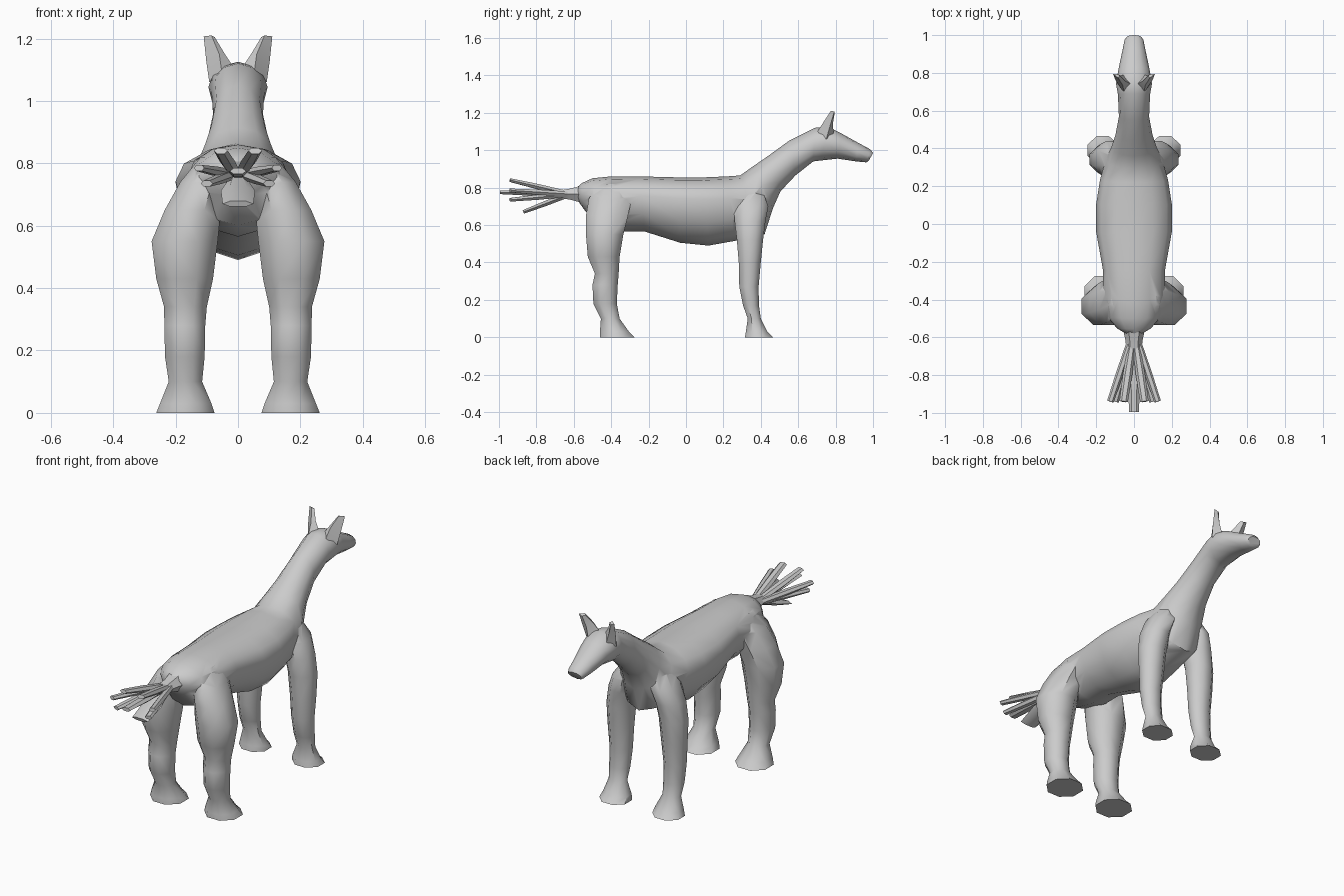
import bpy, bmesh, math
from mathutils import Vector

if "Cube" in bpy.data.objects:
    bpy.data.objects.remove(bpy.data.objects["Cube"])


def loft(bm, rings):
    """Skin a list of equal-length point rings and cap both ends."""
    loops = [[bm.verts.new(p) for p in r] for r in rings]
    n = len(loops[0])
    for a, b in zip(loops, loops[1:]):
        for i in range(n):
            j = (i + 1) % n
            bm.faces.new((a[i], a[j], b[j], b[i]))
    bm.faces.new(loops[0])
    bm.faces.new(loops[-1])


def finish(name, bm, angle=50):
    bmesh.ops.recalc_face_normals(bm, faces=bm.faces)
    me = bpy.data.meshes.new(name)
    bm.to_mesh(me)
    bm.free()
    ob = bpy.data.objects.new(name, me)
    bpy.context.collection.objects.link(ob)
    smooth(ob, angle)
    return ob


def smooth(ob, angle=50):
    bpy.ops.object.select_all(action='DESELECT')
    bpy.context.view_layer.objects.active = ob
    ob.select_set(True)
    bpy.ops.object.shade_smooth_by_angle(angle=math.radians(angle))


# Torso, neck and head: top (y, z), bottom (y, z), half width, height of widest point
SPINE = [
    (-.585, .80, -.585, .74, .035, .5), (-.555, .825, -.55, .69, .09, .55),
    (-.50, .85, -.48, .60, .14, .6), (-.40, .86, -.33, .565, .165, .62),
    (-.25, .86, -.22, .565, .165, .65), (-.05, .855, -.03, .505, .20, .68),
    (.10, .855, .12, .49, .20, .68), (.22, .86, .26, .515, .18, .66),
    (.29, .865, .42, .55, .15, .6), (.36, .915, .465, .69, .12, .55),
    (.44, .97, .505, .78, .098, .5), (.55, 1.05, .585, .865, .08, .5),
    (.69, 1.12, .68, .94, .085, .5), (.76, 1.125, .72, .945, .095, .55),
    (.83, 1.09, .81, .955, .082, .55), (.92, 1.04, .91, .94, .062, .5),
    (.985, 1.005, .965, .935, .05, .5), (1.0, .985, .978, .945, .04, .5),
]
bm = bmesh.new()
rings = []
for ty, tz, by, bz, w, e in SPINE:
    ring = []
    for k in range(12):
        a = 2 * math.pi * k / 12
        c = math.cos(a)
        v = e + c * (1 - e if c > 0 else e)
        ring.append((w * math.sin(a), by + (ty - by) * v, bz + (tz - bz) * v))
    rings.append(ring)
loft(bm, rings)
body = finish("horse_body", bm)

# Legs: z, back y, front y, inner x, outer x
FRONT = [
    (0, .315, .465, .085, .245), (.03, .32, .435, .09, .235), (.10, .33, .40, .12, .215),
    (.17, .305, .39, .115, .222), (.27, .285, .388, .11, .225), (.40, .282, .40, .10, .232),
    (.52, .272, .412, .09, .235), (.62, .26, .425, .07, .218), (.70, .255, .44, .05, .185),
    (.78, .27, .41, .03, .13),
]
HIND = [
    (0, -.46, -.275, .075, .262), (.03, -.46, -.305, .085, .25), (.10, -.455, -.355, .115, .222),
    (.18, -.495, -.37, .107, .234), (.28, -.50, -.365, .105, .236), (.34, -.487, -.36, .10, .237),
    (.43, -.525, -.355, .08, .262), (.55, -.535, -.335, .065, .277), (.65, -.535, -.31, .055, .235),
    (.74, -.52, -.29, .04, .185), (.82, -.47, -.31, .02, .12),
]


def legs(name, sections):
    bm = bmesh.new()
    for s in (-1, 1):
        rings = []
        for z, y0, y1, x0, x1 in sections:
            f = 1 / math.cos(math.pi / 8)
            rings.append([(s * ((x0 + x1) / 2 + f * (x1 - x0) / 2 * math.cos(a)),
                           (y0 + y1) / 2 + f * (y1 - y0) / 2 * math.sin(a), z)
                          for a in [math.pi * (2 * k + 1) / 8 for k in range(8)]])
        loft(bm, rings)
    return finish(name, bm)


# Fuse the legs into the body
for part in (legs("front_legs", FRONT), legs("hind_legs", HIND)):
    m = body.modifiers.new("join", 'BOOLEAN')
    m.operation, m.solver, m.object = 'UNION', 'EXACT', part
    bpy.context.view_layer.objects.active = body
    bpy.ops.object.modifier_apply(modifier=m.name)
    bpy.data.objects.remove(part)
smooth(body)

# Ears: tapered four-sided wedges with blunt tips
bm = bmesh.new()
for s in (-1, 1):
    loft(bm, [
        [(s * .012, .74, 1.105), (s * .05, .69, 1.08), (s * .092, .75, 1.06), (s * .055, .79, 1.08)],
        [(s * .045, .755, 1.155), (s * .06, .735, 1.15), (s * .102, .77, 1.13), (s * .07, .785, 1.14)],
        [(s * .075, .785, 1.205), (s * .085, .775, 1.21), (s * .11, .793, 1.207), (s * .09, .795, 1.2)],
    ])
finish("ears", bm, 35)


# Tail: short dock that opens into flat-ended strands
def strand(bm, p, q, w0, w1, h0, h1):
    p, q = Vector(p), Vector(q)
    d = (q - p).normalized()
    side = d.cross(Vector((0, 0, 1))).normalized()
    up = side.cross(d)
    loft(bm, [[c + side * w * math.cos(a) + up * h * math.sin(a)
               for a in [math.pi * k / 3 for k in range(6)]]
              for c, w, h in ((p, w0, h0), (p.lerp(q, .55), w1, h1), (q, w1 * .9, h1 * .7))])


bm = bmesh.new()
strand(bm, (0, -.55, .765), (0, -.67, .765), .06, .045, .055, .035)
TIPS = [(0, -.995, .775, .03), (0, -.87, .67, .055)]
for s in (-1, 1):
    TIPS += [(s * .125, -.94, .785, .02), (s * .10, -.94, .735, .022),
             (s * .055, -.94, .84, .025)]
for x, y, z, w in TIPS:
    strand(bm, (x * .15, -.62, .765), (x, y, z), .018, w, .016, .016)
finish("tail", bm, 35)
